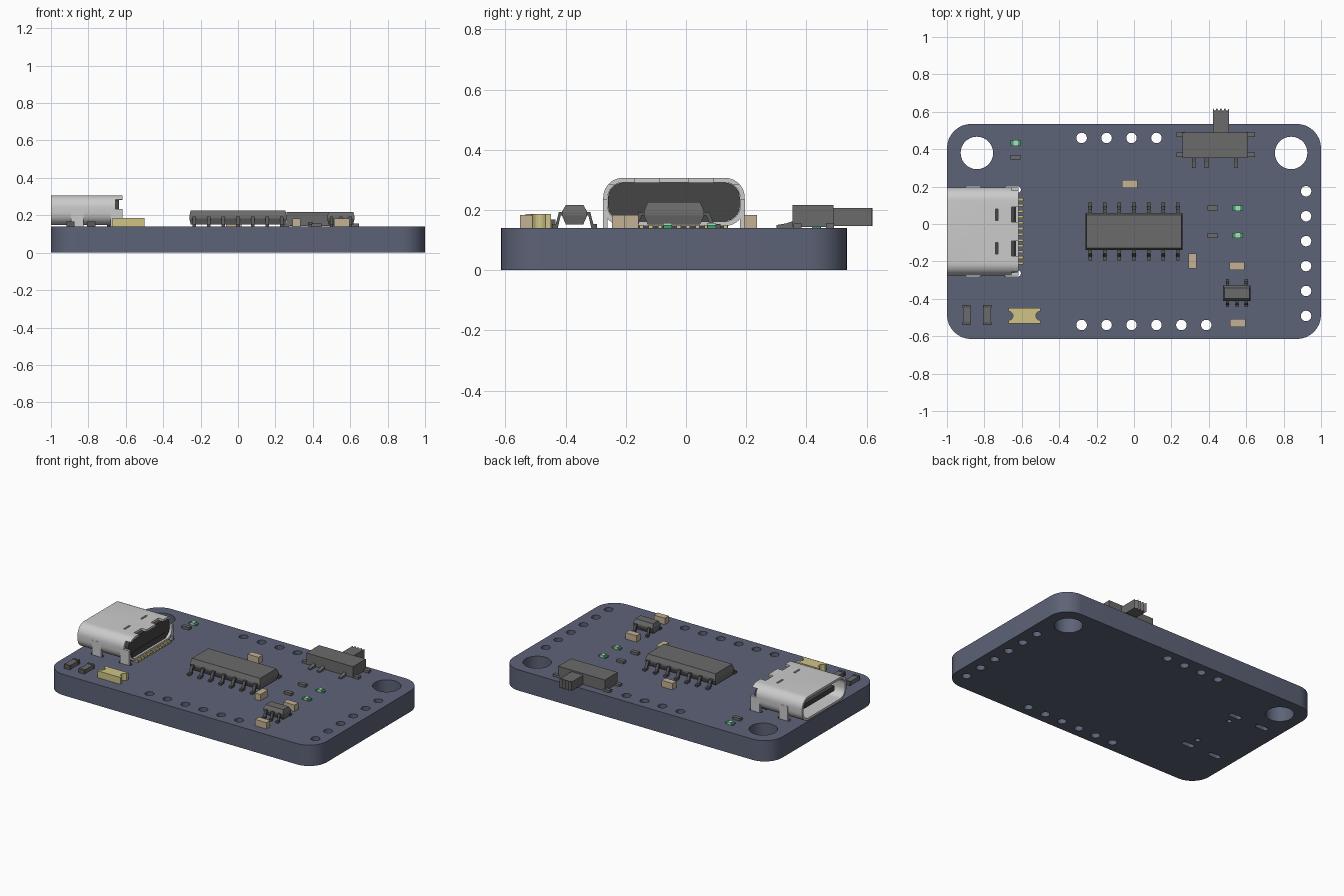
import bpy, bmesh
from math import cos, sin, pi, radians

if "Cube" in bpy.data.objects:
    bpy.data.objects.remove(bpy.data.objects["Cube"])

T = 0.14  # board top
MATS = {}
COLORS = {"navy": (0.11, 0.125, 0.185), "dark": (0.15, 0.145, 0.145), "black": (0.06, 0.06, 0.06),
          "metal": (0.62, 0.62, 0.62), "tan": (0.55, 0.44, 0.3), "yellow": (0.62, 0.55, 0.24),
          "green": (0.05, 0.38, 0.16), "pale": (0.4, 0.75, 0.5), "lead": (0.1, 0.1, 0.1)}


def prism(bm, pts, axis, lo, hi):
    place = {"x": lambda p, t: (t, p[0], p[1]), "y": lambda p, t: (p[0], t, p[1]),
             "z": lambda p, t: (p[0], p[1], t)}[axis]
    loft(bm, [[place(p, t) for p in pts] for t in (lo, hi)])


def loft(bm, rings):
    rings = [[bm.verts.new(c) for c in r] for r in rings]
    n = len(rings[0])
    bm.faces.new(rings[0][::-1])
    bm.faces.new(rings[-1])
    for a, b in zip(rings, rings[1:]):
        for i in range(n):
            bm.faces.new((a[i], a[(i + 1) % n], b[(i + 1) % n], b[i]))


def rect(x0, x1, y0, y1):
    return [(x0, y0), (x1, y0), (x1, y1), (x0, y1)]


def round_rect(x0, x1, y0, y1, r, seg=8):
    pts = []
    for cx, cy, a in ((x1 - r, y1 - r, 0), (x0 + r, y1 - r, 1), (x0 + r, y0 + r, 2), (x1 - r, y0 + r, 3)):
        for i in range(seg + 1):
            t = (a + i / seg) * pi / 2
            pts.append((cx + r * cos(t), cy + r * sin(t)))
    return pts


def circle(x, y, r, n=28):
    return [(x + r * cos(2 * pi * i / n), y + r * sin(2 * pi * i / n)) for i in range(n)]


def box(bm, x0, x1, y0, y1, z0, z1):
    prism(bm, rect(x0, x1, y0, y1), "z", z0, z1)


def finish(name, bm, color=None, smooth=False):
    bmesh.ops.recalc_face_normals(bm, faces=bm.faces)
    me = bpy.data.meshes.new(name)
    bm.to_mesh(me)
    bm.free()
    ob = bpy.data.objects.new(name, me)
    bpy.context.collection.objects.link(ob)
    if color:
        if color not in MATS:
            MATS[color] = bpy.data.materials.new(color)
            MATS[color].diffuse_color = (*COLORS[color], 1)
        me.materials.append(MATS[color])
    if smooth:
        smooth_it(ob)
    return ob


def activate(ob):
    bpy.ops.object.select_all(action="DESELECT")
    ob.select_set(True)
    bpy.context.view_layer.objects.active = ob


def smooth_it(ob):
    activate(ob)
    bpy.ops.object.shade_smooth_by_angle(angle=radians(30))


def cut(ob, bm):
    tool = finish("cutter", bm)
    tool.hide_render = True
    activate(ob)
    m = ob.modifiers.new("cut", "BOOLEAN")
    m.operation, m.solver, m.object = "DIFFERENCE", "EXACT", tool
    bpy.ops.object.modifier_apply(modifier=m.name)
    bpy.data.objects.remove(tool)


def block(name, cx, cy, sx, sy, z1, color, z0=T):
    bm = bmesh.new()
    box(bm, cx - sx / 2, cx + sx / 2, cy - sy / 2, cy + sy / 2, z0, z1)
    return finish(name, bm, color)


# Circuit board with mounting, header and socket holes
bm = bmesh.new()
prism(bm, round_rect(-1, 1, -0.615, 0.535, 0.13), "z", 0, T)
board = finish("board", bm, "navy")
holes = [(s * 0.84, 0.38, 0.087) for s in (-1, 1)]
holes += [(-0.28 + i * 0.1333, -0.54, 0.028) for i in range(6)]
holes += [(-0.28 + i * 0.1333, 0.46, 0.028) for i in range(4)]
holes += [(0.92, 0.175 - i * 0.1333, 0.028) for i in range(6)]
holes += [(-0.66, y, 0.016) for y in (0.115, -0.185)]
bm = bmesh.new()
for h in holes:
    prism(bm, circle(*h), "z", -0.1, 0.3)
LEGS = [(x, y) for x in (-0.86, -0.65) for y in (0.184, -0.264)]
for x, y in LEGS:
    prism(bm, round_rect(x - 0.045, x + 0.045, y - 0.017, y + 0.017, 0.0165, 5), "z", -0.1, 0.3)
cut(board, bm)
smooth_it(board)

# Charging socket shell: rounded tube with notches at the rear
bm = bmesh.new()
prism(bm, round_rect(-0.275, 0.195, 0.147, 0.307, 0.066), "x", -1, -0.617)
shell = finish("socket_shell", bm, "metal")
bm = bmesh.new()
prism(bm, round_rect(-0.26, 0.18, 0.162, 0.292, 0.052), "x", -1.1, -0.5)
cut(shell, bm)
bm = bmesh.new()
for y in (0.05, -0.13):
    box(bm, -0.655, -0.6, y - 0.04, y + 0.04, 0.28, 0.35)
    box(bm, -0.74, -0.728, y - 0.03, y + 0.03, 0.28, 0.35)
for y in (0.2, -0.28):
    box(bm, -0.655, -0.6, y - 0.04, y + 0.04, 0.235, 0.285)
cut(shell, bm)
smooth_it(shell)

# Shell legs into the board slots
bm = bmesh.new()
for x, y in LEGS:
    s = 1 if y > 0 else -1
    box(bm, x - 0.033, x + 0.033, y - 0.008 + s * 0.004, y + 0.008 + s * 0.004, 0.06, 0.235)
finish("socket_legs", bm, "metal")

# Plastic housing, tongue and contact pins
bm = bmesh.new()
prism(bm, round_rect(-0.259, 0.179, 0.163, 0.291, 0.051), "x", -0.76, -0.635)
box(bm, -0.7, -0.632, -0.22, 0.14, T, 0.2)
for y in (0.115, -0.185):
    prism(bm, circle(-0.66, y, 0.013, 12), "z", 0.05, 0.16)
finish("socket_housing", bm, "black")
bm = bmesh.new()
box(bm, -0.965, -0.75, -0.2, 0.12, 0.211, 0.243)
finish("socket_tongue", bm, "black")
bm = bmesh.new()
for i in range(12):
    y = -0.21 + i * 0.031
    box(bm, -0.65, -0.592, y - 0.007, y + 0.007, T, 0.151)
finish("socket_pins", bm, "yellow")


# Chips: bevelled body plus gull-wing leads
def chip(name, cx, cy, hx, hy, top, reach, upper, lower, w):
    bm = bmesh.new()
    rings = []
    for z, e in ((0.152, 0.013), (0.182, 0), (0.194, 0), (top, 0.013)):
        a, b = hx - e * 0.5, hy - e
        rings.append([(x, y, z) for x, y in rect(cx - a, cx + a, cy - b, cy + b)])
    loft(bm, rings)
    finish(name + "_body", bm, "dark")
    prof = [(-0.01, 0.194), (0.3, 0.194), (0.62, 0.153), (1, 0.153), (1, T), (0.42, T), (0.12, 0.182), (-0.01, 0.182)]
    bm = bmesh.new()
    for s, xs in ((1, upper), (-1, lower)):
        for x in xs:
            prism(bm, [(cy + s * (hy + d * reach), z) for d, z in prof], "x", x - w / 2, x + w / 2)
    finish(name + "_leads", bm, "lead")


seven = [i * 0.078 for i in range(-3, 4)]
chip("main_chip", 0, -0.04, 0.26, 0.1, 0.227, 0.055, seven, seven, 0.019)
chip("regulator", 0.55, -0.37, 0.073, 0.042, 0.217, 0.033, [0.5, 0.6], [0.5, 0.55, 0.6], 0.017)

# Slide switch: body, terminals, side tabs and ridged lever
block("switch_body", 0.434, 0.421, 0.347, 0.136, 0.217, "dark", 0.143)
bm = bmesh.new()
for x in (0.32, 0.387, 0.547):
    prism(bm, [(0.36, T), (0.3, T), (0.3, 0.15), (0.33, 0.155), (0.36, 0.165)], "x", x - 0.01, x + 0.01)
for x in (0.25, 0.622):
    for y in (0.478, 0.37):
        box(bm, x - 0.024, x + 0.024, y - 0.013, y + 0.013, T, 0.155)
finish("switch_terminals", bm, "dark")
bm = bmesh.new()
lever = [(0.508, 0.47), (0.508, 0.617)]
for i in range(1, 9):
    lever.append((0.508 - i * 0.0108, 0.603 if i % 2 else 0.62))
lever.append((0.4216, 0.47))
prism(bm, lever, "z", 0.147, 0.207)
finish("switch_lever", bm, "dark")

# Capacitors
for i, (x, y, sx, sy) in enumerate([(0.551, -0.224, 0.082, 0.042), (0.555, -0.53, 0.082, 0.042),
                                    (-0.023, 0.214, 0.082, 0.042), (0.313, -0.198, 0.042, 0.082)]):
    block(f"capacitor_{i}", x, y, sx, sy, 0.183, "tan")

# Small resistors beside the indicator lights
for i, (x, y) in enumerate([(0.42, 0.086), (0.42, -0.061), (-0.633, 0.357)]):
    block(f"resistor_{i}", x, y, 0.053, 0.026, 0.157, "dark")
for i, (x, y) in enumerate([(0.555, 0.085), (0.555, -0.061), (-0.633, 0.433)]):
    block(f"indicator_base_{i}", x, y, 0.055, 0.028, 0.15, "green")
    block(f"indicator_lens_{i}", x, y, 0.025, 0.03, 0.156, "pale")

# Larger resistors with end caps
for i, x in enumerate((-0.895, -0.785)):
    block(f"large_resistor_{i}", x, -0.486, 0.04, 0.075, 0.166, "dark")
    for s in (-1, 1):
        block(f"large_resistor_cap_{i}_{s}", x, -0.486 + s * 0.045, 0.044, 0.016, 0.168, "lead")

# Yellow lamp with a scooped notch in each end
bm = bmesh.new()
cx, cy, hx, hy, r = -0.586, -0.491, 0.085, 0.042, 0.024
arc = [(r * cos(a), r * sin(a)) for a in (pi * (i / 8 - 0.5) for i in range(9))]
pts = [(cx - hx, cy - hy), (cx + hx, cy - hy)]
pts += [(cx + hx - u, cy + v) for u, v in arc]
pts += [(cx + hx, cy + hy), (cx - hx, cy + hy)]
pts += [(cx - hx + u, cy - v) for u, v in arc]
prism(bm, pts, "z", T, 0.186)
finish("yellow_lamp", bm, "yellow")

for m in bpy.data.materials:
    if m.users and not m.is_grease_pencil:
        m.use_nodes = True
        m.node_tree.nodes["Principled BSDF"].inputs["Base Color"].default_value = m.diffuse_color
